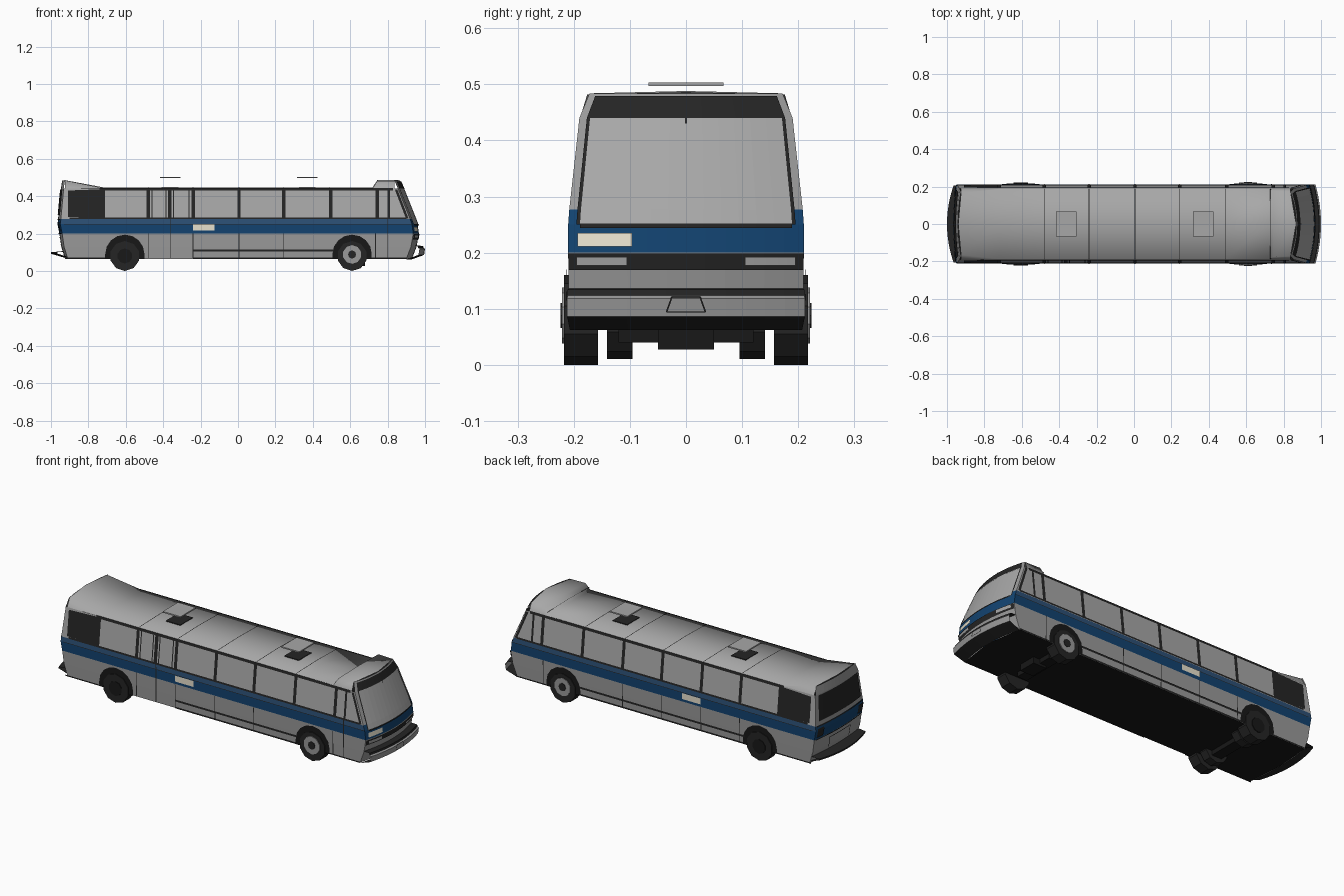
import bpy
import math
from mathutils import Vector

if "Cube" in bpy.data.objects:
    bpy.data.objects.remove(bpy.data.objects["Cube"])


def material(name, rgb):
    m = bpy.data.materials.new(name)
    m.use_nodes = True
    m.diffuse_color = (*rgb, 1)
    m.node_tree.nodes["Principled BSDF"].inputs["Base Color"].default_value = (*rgb, 1)
    return m


GREY = material("body grey", (.32, .32, .32))
GLASS = material("window grey", (.39, .39, .39))
BLUE = material("stripe blue", (.006, .055, .16))
PALE = material("upper stripe blue", (.025, .08, .18))
DARK = material("trim black", (.018, .018, .018))
UNDER = material("underbody black", (.009, .009, .009))
CREAM = material("sign cream", (.80, .75, .61))

# Body rows: height, half width, front x, rear x
ROWS = [(.065, .207, .93, -.925), (.13, .209, .955, -.945), (.20, .21, .967, -.955),
        (.25, .21, .96, -.965), (.277, .208, .95, -.962), (.44, .19, .885, -.947),
        (.484, .172, .866, -.94)]
BOW = {1: .03, -1: .015}
COLS = 12


def at(z):
    """Half width, front x and rear x at a height."""
    for a, b in zip(ROWS, ROWS[1:]):
        if z <= b[0] or b is ROWS[-1]:
            f = (z - a[0]) / (b[0] - a[0])
            return [a[i] + f * (b[i] - a[i]) for i in (1, 2, 3)]


def build(name, verts, faces, mats, out, index=None, smooth=False):
    me = bpy.data.meshes.new(name)
    me.from_pydata(verts, [], faces)
    for m in mats:
        me.materials.append(m)
    facing = sum((p.normal * p.area for p in me.polygons), Vector())
    if facing.dot(Vector(out)) < 0:
        me.flip_normals()
    for p in me.polygons:
        p.use_smooth = smooth
        if index:
            p.material_index = index[p.index]
    ob = bpy.data.objects.new(name, me)
    bpy.context.collection.objects.link(ob)
    return ob


def sweep(name, end, rows, bow, mats, t0=-1, t1=1, cols=COLS):
    """Bowed sheet across one end; rows are (x, z, half width)."""
    verts, faces, index = [], [], []
    for x, z, hw in rows:
        for i in range(cols + 1):
            t = t0 + (t1 - t0) * i / cols
            verts.append((x - end * bow * t * t, hw * t, z))
    n = cols + 1
    for r in range(len(rows) - 1):
        for i in range(cols):
            faces.append((r * n + i, r * n + i + 1, (r + 1) * n + i + 1, (r + 1) * n + i))
            index.append(min(r, len(mats) - 1))
    return build(name, verts, faces, mats, (end, 0, 0), index)


def end_plate(name, end, t0, t1, z0, z1, mat, off=.004):
    zs = [z0] + [r[0] for r in ROWS if z0 < r[0] < z1] + [z1]
    rows = []
    for z in zs:
        hw, xf, xr = at(z)
        rows.append(((xf if end > 0 else xr) + end * off, z, hw))
    return sweep(name, end, rows, BOW[end], [mat], t0, t1)


def side_poly(name, pts, mat, sides=(-1, 1), off=.003):
    for s in sides:
        verts = [(x, s * (at(z)[0] + off), z) for x, z in pts]
        build(name, verts, [range(len(pts))], [mat], (0, s, 0))


def side_rect(name, x0, x1, z0, z1, mat, sides=(-1, 1), off=.003):
    side_poly(name, [(x0, z0), (x1, z0), (x1, z1), (x0, z1)], mat, sides, off)


def box(name, centre, size, mat):
    bpy.ops.mesh.primitive_cube_add(size=1, location=centre)
    ob = bpy.context.object
    ob.name, ob.scale = name, size
    ob.data.materials.append(mat)


def disc(name, centre, radius, depth, mat, sides=10):
    bpy.ops.mesh.primitive_cylinder_add(vertices=sides, radius=radius, depth=depth,
                                        location=centre, rotation=(math.pi / 2, 0, 0))
    ob = bpy.context.object
    ob.name = name
    ob.data.materials.append(mat)


# Body shell: side walls, bowed ends, floor
row_mats = [GREY, GREY, BLUE, PALE, GLASS]
for lo, hi, mat in zip(ROWS, ROWS[1:], row_mats):
    for s in (-1, 1):
        verts = [(lo[2] - BOW[1], s * lo[1], lo[0]), (lo[3] + BOW[-1], s * lo[1], lo[0]),
                 (hi[3] + BOW[-1], s * hi[1], hi[0]), (hi[2] - BOW[1], s * hi[1], hi[0])]
        build("side_wall", verts, [(0, 1, 2, 3)], [mat], (0, s, 0))
end_mats = [GREY, GREY, BLUE, BLUE, GREY, GREY]
sweep("front_wall", 1, [(r[2], r[0], r[1]) for r in ROWS], BOW[1], end_mats)
sweep("rear_wall", -1, [(r[3], r[0], r[1]) for r in ROWS], BOW[-1], end_mats)
for name, z, out in (("floor", .065, -1), ("ceiling", .438, 1)):
    hw, xf, xr = at(z)
    verts = [(xr + .015, -hw, z), (xf - .03, -hw, z), (xf, 0, z),
             (xf - .03, hw, z), (xr + .015, hw, z), (xr, 0, z)]
    build(name, verts, [range(6)], [UNDER], (0, 0, out))

# Roof: x, edge height, edge half width, bow at the section
sections = [(-.94, .484, .165, -.015), (-.72, .443, .187, 0), (-.48, .443, .187, 0),
            (.49, .443, .187, 0), (.72, .443, .187, 0), (.745, .482, .176, 0), (.867, .482, .172, .03)]
verts, faces = [], []
for x, z, hw, bow in sections:
    verts += [(x - bow, -.19, .436), (x - bow, -hw, z), (x, 0, z + .004),
              (x - bow, hw, z), (x - bow, .19, .436)]
for k in range(len(sections) - 1):
    faces += [(5 * k + i, 5 * k + i + 1, 5 * k + i + 6, 5 * k + i + 5) for i in range(4)]
build("roof", verts, faces, [GLASS], (0, 0, 1), smooth=True)
for x in (-.48, -.24, .005, .245, .49, .73):
    z = .445 if x < .7 else .459
    verts = [(x + d, y, z + (.004 if y == 0 else 0)) for d in (-.002, .002) for y in (-.187, 0, .187)]
    build("roof_seam", verts, [(0, 1, 4, 3), (1, 2, 5, 4)], [DARK], (0, 0, 1))

# Raised roof hatches over dark openings
for x in (-.363, .37):
    box("roof_hatch", (x, 0, .5), (.11, .134, .007), GLASS)
    box("hatch_opening", (x, 0, .447), (.09, .11, .006), DARK)

# Side windows: rails, posts, quarter panes
side_rect("window_top_rail", -.74, .83, .43, .444, DARK)
side_rect("window_bottom_rail", -.90, .90, .277, .287, DARK)
for x in (-.72, -.48, -.24, .005, .245, .495, .745):
    side_rect("window_post", x - .009, x + .009, .28, .44, DARK, off=.004)
side_rect("door_centre_post", -.375, -.355, .28, .44, DARK, (-1,))
for x in (-.46, -.385, -.345, -.262):
    side_rect("door_window_frame", x - .003, x + .003, .287, .432, DARK, (-1,))
side_rect("quarter_post", .80, .812, .28, .44, DARK)
side_poly("quarter_frame", [(.898, .28), (.912, .28), (.852, .436), (.838, .436)], DARK)
side_poly("rear_quarter_window", [(-.91, .288), (-.72, .285), (-.72, .437), (-.91, .43)], DARK)

# Lower side trim, seams and side signs
side_rect("stripe_line", -.93, .93, .249, .252, DARK, off=.001)
side_rect("sill", -.51, .51, .064, .073, DARK, (1,))
side_rect("sill", -.24, .51, .064, .073, DARK, (-1,))
for x0, x1 in ((-.92, -.69), (.71, .90)):
    side_rect("sill_end", x0, x1, .064, .071, DARK)
side_rect("rub_rail", -.24, .51, .104, .115, DARK, (-1,), .005)
side_rect("rub_rail", -.51, .51, .104, .115, DARK, (1,), .005)
for x in (-.48, -.24, .005, .245, .735):
    side_rect("panel_seam", x - .002, x + .002, .068, .20, DARK)
for x in (-.36, .80):
    side_rect("door_seam", x - .002, x + .002, .068, .28, DARK, (-1,))
side_rect("side_sign", -.24, -.125, .216, .249, CREAM, off=.005)

# Wheel arches and wheels, doubled at the rear
for x in (-.605, .61):
    arch = [(x + .105 * math.cos(a), .09 + .104 * math.sin(a))
            for a in [math.pi * i / 8 for i in range(9)]]
    side_poly("wheel_arch", [(x - .105, .064)] + arch[::-1] + [(x + .105, .064)], UNDER, off=.004)
    for s in (-1, 1):
        disc("tyre", (x, s * .187, .08), .08, .06, DARK)
        if x > 0:
            disc("wheel_rim", (x, s * .217, .088), .05, .008, GREY)
            disc("wheel_hub", (x, s * .22, .088), .022, .008, DARK, 8)
        else:
            disc("inner_tyre", (x, s * .118, .08), .07, .045, DARK)
            disc("rear_hub", (x, s * .217, .08), .04, .008, UNDER)
    box("axle", (x, 0, .055), (.06, .24, .03), UNDER)
box("steering_box", (.64, 0, .045), (.08, .1, .035), UNDER)

# Front: windscreen, destination header, stripe sign, headlights
end_plate("windscreen", 1, -.9, .9, .25, .44, GLASS)
end_plate("destination_header", 1, -.93, .93, .44, .479, DARK, .005)
for s in (-1, 1):
    end_plate("windscreen_side_frame", 1, s * .9, s * .93, .25, .45, DARK, .005)
    end_plate("headlight", 1, s * .5, s * .93, .177, .192, GLASS, .008)
end_plate("windscreen_sill", 1, -.9, .9, .244, .252, DARK, .006)
end_plate("windscreen_wiper", 1, -.008, .008, .43, .44, DARK, .006)
end_plate("front_sign", 1, -.92, -.46, .211, .235, CREAM)
end_plate("headlight_band", 1, -1, 1, .169, .198, DARK)

# Front bumper with black top and bottom edges
sweep("front_bumper", 1, [(.95, .136, .209), (.99, .134, .211), (.992, .124, .211),
                          (1.0, .118, .212), (.995, .086, .212), (.985, .082, .211),
                          (.93, .062, .207)], BOW[1], [DARK, DARK, GREY, GREY, DARK, DARK])
plate = [(-.036, .095), (.036, .095), (.026, .122), (-.026, .122)]
for a, b in zip(plate, plate[1:] + plate[:1]):
    va = [(1.002, a[0], a[1]), (1.002, b[0], b[1]), (1.002, b[0] * .93, b[1] - .002),
          (1.002, a[0] * .93, a[1] - .002)]
    build("number_plate_edge", va, [(0, 1, 2, 3)], [DARK], (1, 0, 0))

# Rear: window, stripe trim, engine door, pointed bumper
end_plate("rear_window", -1, -.9, .9, .3, .436, DARK)
end_plate("rear_stripe_edge", -1, -.97, .97, .272, .279, DARK)
end_plate("rear_lower_line", -1, -.97, .97, .197, .203, DARK)
for s in (-1, 1):
    end_plate("tail_light_panel", -1, s * .72, s * .95, .212, .262, DARK)
    end_plate("engine_door_edge", -1, s * .42, s * .44, .12, .18, DARK)
end_plate("engine_door_top", -1, -.44, .44, .176, .18, DARK)
sweep("rear_bumper", -1, [(-.935, .106, .208), (-1.0, .1, .205), (-1.0, .092, .205),
                          (-.925, .07, .207)], .035, [DARK])
